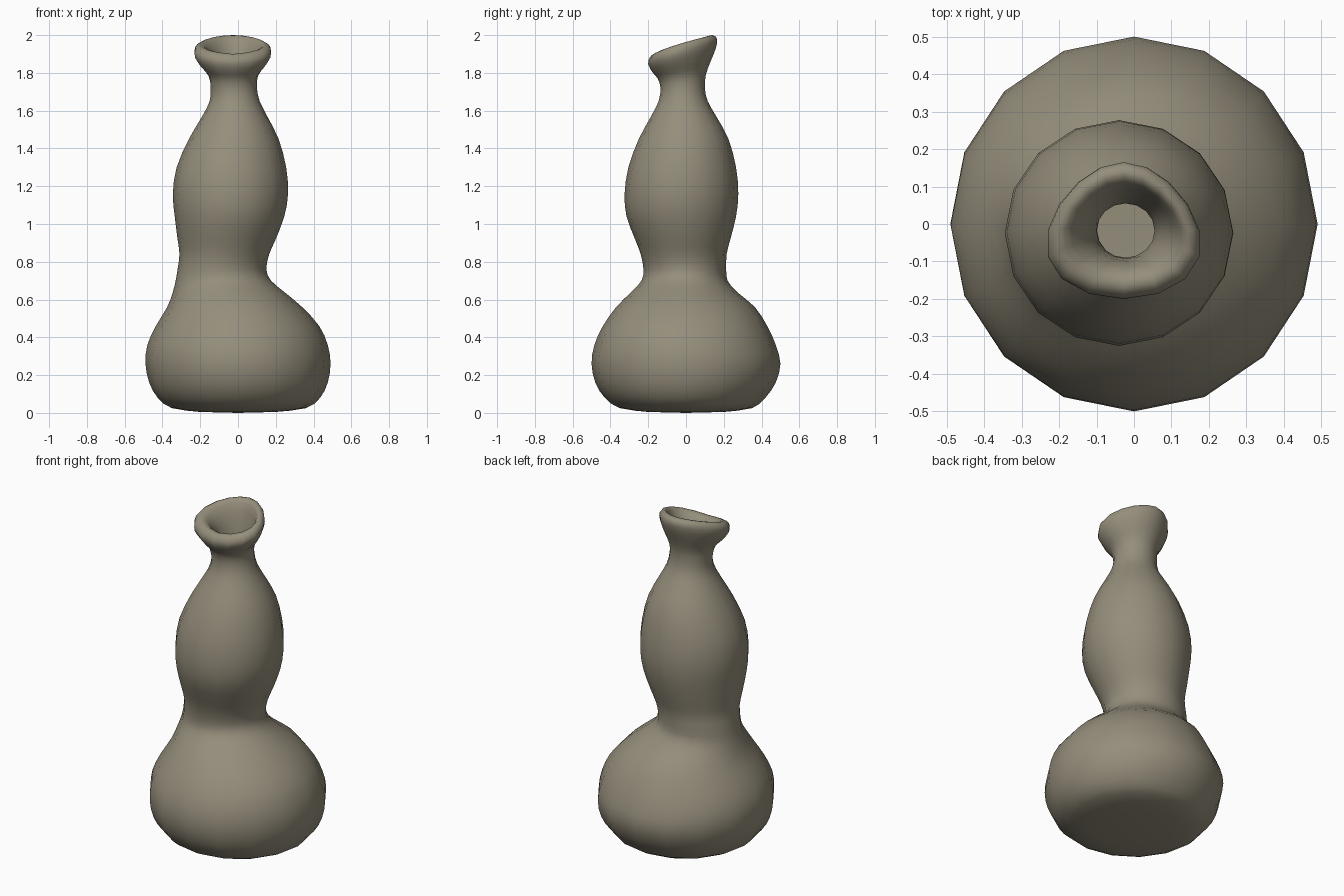
import bpy, bmesh, math

SIDES = 16
WALL = 0.045

# outer body rings: z, left, right, front, back
BODY = [
    (0.005, -0.20, 0.20, -0.20, 0.20),
    (0.025, -0.35, 0.36, -0.35, 0.35),
    (0.08, -0.425, 0.435, -0.43, 0.42),
    (0.16, -0.47, 0.475, -0.48, 0.475),
    (0.26, -0.49, 0.49, -0.50, 0.50),
    (0.36, -0.48, 0.475, -0.485, 0.475),
    (0.46, -0.435, 0.43, -0.44, 0.43),
    (0.56, -0.375, 0.34, -0.37, 0.365),
    (0.64, -0.345, 0.245, -0.29, 0.27),
    (0.70, -0.33, 0.175, -0.235, 0.22),
    (0.76, -0.32, 0.15, -0.225, 0.213),
    (0.84, -0.31, 0.165, -0.24, 0.215),
    (0.92, -0.32, 0.20, -0.27, 0.235),
    (1.04, -0.335, 0.245, -0.315, 0.265),
    (1.16, -0.345, 0.265, -0.325, 0.277),
    (1.30, -0.325, 0.255, -0.305, 0.265),
    (1.45, -0.26, 0.215, -0.25, 0.225),
    (1.57, -0.19, 0.155, -0.185, 0.16),
    (1.65, -0.15, 0.115, -0.145, 0.115),
    (1.72, -0.145, 0.10, -0.135, 0.10),
]
# tilted rim rings: front z, back z, left, right, front, back, triangular skew
RIM = [
    (1.77, 1.79, -0.155, 0.105, -0.15, 0.105, 0.05),
    (1.80, 1.86, -0.195, 0.14, -0.175, 0.13, 0.12),
    (1.845, 1.93, -0.228, 0.172, -0.20, 0.158, 0.2),
    (1.88, 1.98, -0.225, 0.17, -0.193, 0.165, 0.22),
    (1.90, 2.00, -0.20, 0.145, -0.168, 0.14, 0.22),
    (1.885, 1.98, -0.165, 0.12, -0.13, 0.11, 0.2),
    (1.82, 1.88, -0.12, 0.09, -0.10, 0.08, 0.12),
]


def full(r, inset=0.0):
    z, l, rt, f, b = r
    return (z, z, l + inset, rt - inset, f + inset, b - inset, 0.0)


# outer wall, rim, then the hollow inside going down
outer = [full(r) for r in BODY]
inner = [full(r, WALL) for r in reversed(BODY[2:])]
floor = [(0.05, 0.05, -0.32, 0.32, -0.32, 0.32, 0.0), (0.045, 0.045, -0.18, 0.18, -0.18, 0.18, 0.0)]
rows = outer + RIM + inner + floor


def smooth(p):
    # add a curved midpoint between neighbouring rings
    out = []
    for i in range(len(p) - 1):
        a, b, c, d = p[max(i - 1, 0)], p[i], p[i + 1], p[min(i + 2, len(p) - 1)]
        out.append(b)
        out.append(tuple((9 * (v + w) - u - x) / 16 for u, v, w, x in zip(a, b, c, d)))
    return out + [p[-1]]


bm = bmesh.new()
rings = []
for zf, zb, l, r, f, b, k in smooth(rows):
    ring = []
    for i in range(SIDES):
        a = 2 * math.pi * i / SIDES
        c, s = math.cos(a), math.sin(a)
        x = (l + r) / 2 + (r - l) / 2 * c * (1 - k * s)
        y = (f + b) / 2 + (b - f) / 2 * s
        t = max(0.0, (1 + s) / 2) ** 0.75
        ring.append(bm.verts.new((x, y, zf + (zb - zf) * t)))
    rings.append(ring)
for p, q in zip(rings, rings[1:]):
    for i in range(SIDES):
        j = (i + 1) % SIDES
        bm.faces.new((p[i], p[j], q[j], q[i]))

# underside and inner floor
for ring, z in ((rings[0], 0.0), (rings[-1], 0.045)):
    mid = bm.verts.new((0, 0, z))
    for i in range(SIDES):
        bm.faces.new((ring[i], ring[(i + 1) % SIDES], mid))
bmesh.ops.recalc_face_normals(bm, faces=bm.faces[:])
for face in bm.faces:
    face.smooth = True

mesh = bpy.data.meshes.new("vase")
bm.to_mesh(mesh)
bm.free()
vase = bpy.data.objects.new("vase", mesh)
bpy.context.collection.objects.link(vase)

clay = bpy.data.materials.new("grey brown clay")
clay.diffuse_color = (0.30, 0.27, 0.20, 1)
mesh.materials.append(clay)
